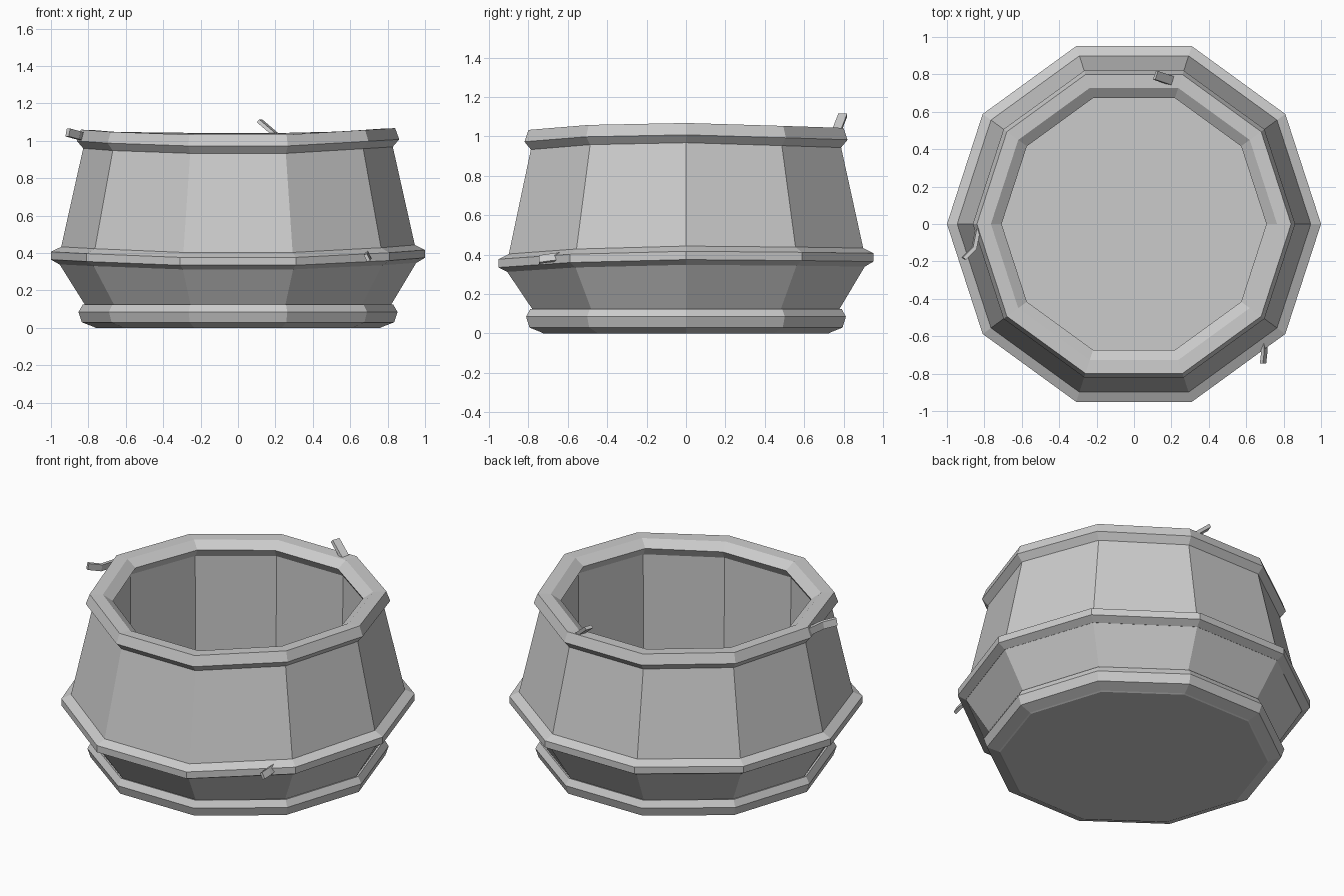
import bpy
import bmesh
import math
from mathutils import Vector

cube = bpy.data.objects.get("Cube")
if cube:
    bpy.data.objects.remove(cube, do_unlink=True)

SIDES = 10
grey = bpy.data.materials.new("plain grey")
grey.use_nodes = True
grey.diffuse_color = (0.6, 0.6, 0.6, 1)
grey.node_tree.nodes["Principled BSDF"].inputs["Base Color"].default_value = (0.6, 0.6, 0.6, 1)

# Uneven, hand-made height of the belly band and the rim at each corner
BELLY = [.015, .01, .005, .005, .005, .005, -.005, -.025, -.025, 0]
RIM = [.02, .005, -.005, -.005, 0, .012, 0, -.015, -.015, .01]


def lift(z, i):
    if z <= .13:
        return 0
    if z <= .36:
        return BELLY[i] * (z - .13) / .23
    t = max(0, min(1, (z - .43) / .52))
    return BELLY[i] * (1 - t) + RIM[i] * t


def finish(name, bm):
    bmesh.ops.recalc_face_normals(bm, faces=bm.faces)
    mesh = bpy.data.meshes.new(name)
    bm.to_mesh(mesh)
    bm.free()
    mesh.materials.append(grey)
    obj = bpy.data.objects.new(name, mesh)
    bpy.context.collection.objects.link(obj)
    return obj


def lathe(name, profile, ring):
    """Turn a profile of (radius, height); a ring closes on itself, a vessel gets end caps."""
    bm = bmesh.new()
    loops = []
    for r, z in profile:
        loop = []
        for i in range(SIDES):
            a = math.tau * i / SIDES
            loop.append(bm.verts.new((r * math.cos(a), r * math.sin(a), z + lift(z, i))))
        loops.append(loop)
    pairs = list(zip(loops, loops[1:]))
    if ring:
        pairs.append((loops[-1], loops[0]))
    else:
        bm.faces.new(loops[0])
        bm.faces.new(loops[-1])
    for low, high in pairs:
        for i in range(SIDES):
            j = (i + 1) % SIDES
            bm.faces.new((low[i], low[j], high[j], high[i]))
    return finish(name, bm)


def splinter(name, path, across, thick):
    """Bent strip following a path, with a full width vector and a full thickness vector."""
    w, t = Vector(across) / 2, Vector(thick) / 2
    bm = bmesh.new()
    loops = [[bm.verts.new(Vector(p) + o) for o in (w + t, w - t, -w - t, -w + t)] for p in path]
    for a, b in zip(loops, loops[1:]):
        for i in range(4):
            j = (i + 1) % 4
            bm.faces.new((a[i], a[j], b[j], b[i]))
    bm.faces.new(loops[0])
    bm.faces.new(loops[-1])
    return finish(name, bm)


# Hollow vessel: base, sloping sides, mouth, inner wall and floor
lathe("vessel_body", [(.76, 0), (.80, .02), (.81, .11), (.96, .345), (.945, .43), (.825, .96),
                      (.745, .96), (.735, .08)], False)

# Bands around the foot, belly and mouth
lathe("foot_band", [(.76, .001), (.835, .03), (.853, .085), (.83, .125), (.79, .115), (.75, .03)], True)
lathe("belly_band", [(.955, .335), (1.0, .36), (1.0, .402), (.938, .432), (.90, .42), (.90, .34)], True)
lathe("rim", [(.825, .945), (.862, .988), (.84, 1.048), (.765, 1.045), (.708, 1.005), (.74, .955)], True)

# Loose splinters on the bands
splinter("rim_splinter_back", [(.205, .765, 1.03), (.115, .795, 1.107)],
         (.016, .045, .0), (.012, .0, .016))
splinter("rim_splinter_right", [(-.835, -.03, 1.025), (-.855, -.13, 1.03), (-.91, -.185, 1.045)],
         (.008, 0, .042), (.018, -.012, 0))
splinter("belly_splinter_front", [(.695, -.63, .39), (.696, -.69, .383), (.69, -.745, .375)],
         (.018, 0, -.036), (.016, 0, .008))
